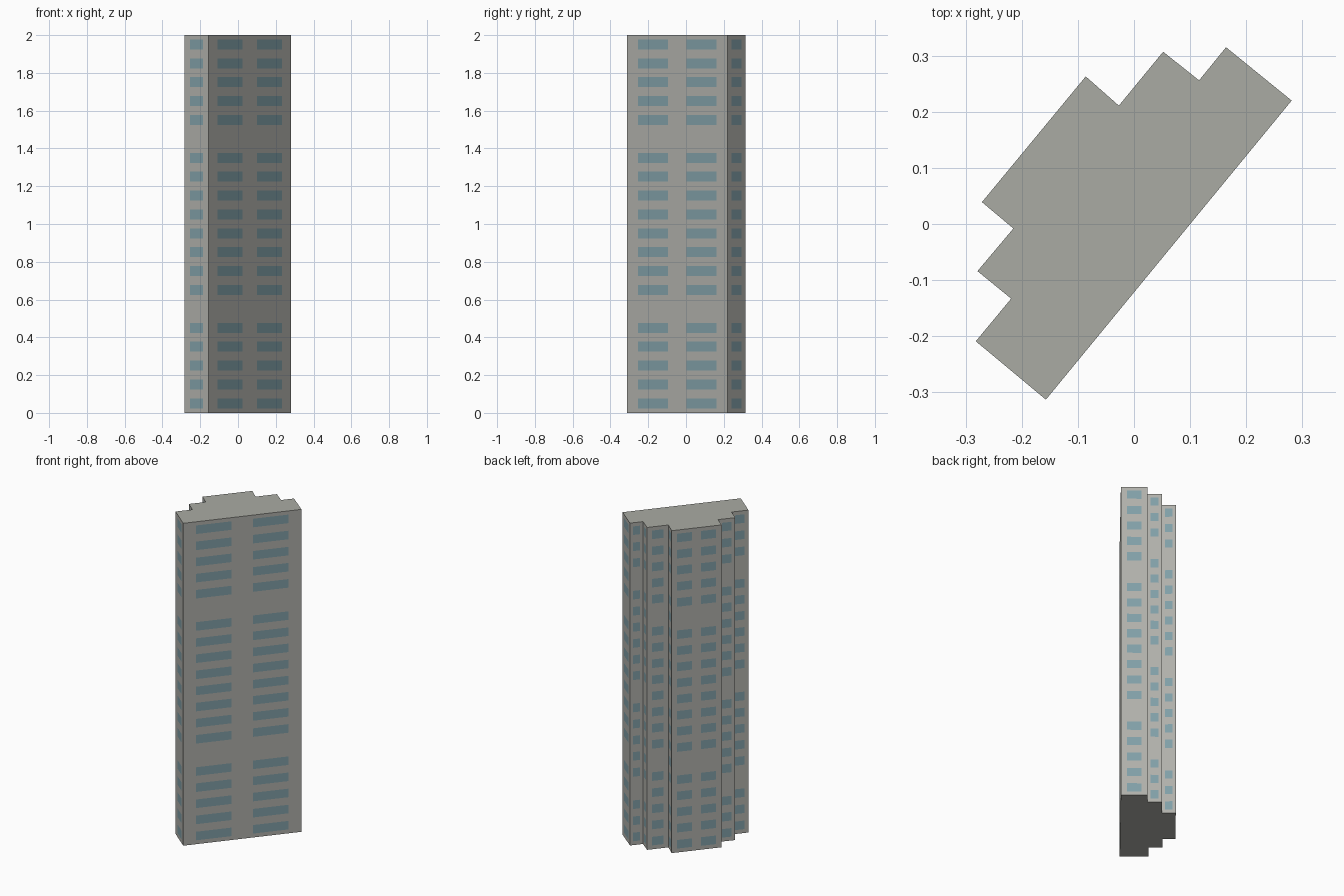
import bpy
import bmesh
from mathutils import Vector

cube = bpy.data.objects.get("Cube")
if cube:
    bpy.data.objects.remove(cube, do_unlink=True)


def make_material(name, colour):
    mat = bpy.data.materials.new(name)
    mat.use_nodes = True
    mat.diffuse_color = (*colour, 1)
    mat.node_tree.nodes["Principled BSDF"].inputs["Base Color"].default_value = (*colour, 1)
    return mat


WALL, WINDOW, ROOF = range(3)
materials = [
    make_material("concrete wall", (0.44, 0.44, 0.41)),
    make_material("blue grey window", (0.22, 0.35, 0.39)),
    make_material("roof grey", (0.40, 0.41, 0.37)),
]

# Stepped footprint, counter-clockwise from the front corner
footprint = [Vector(p) for p in (
    (-0.157, -0.313), (0.281, 0.220), (0.164, 0.315), (0.116, 0.256),
    (0.052, 0.307), (-0.027, 0.211), (-0.086, 0.263), (-0.271, 0.039),
    (-0.215, -0.008), (-0.279, -0.084), (-0.219, -0.133), (-0.282, -0.209))]

FLOORS = 20
STOREY = 2 / FLOORS
SILL, HEAD = 0.024, 0.077

# Horizontal cuts shared by all walls: ground, then sill and head of each floor, then eaves
levels = [0]
for floor in range(FLOORS):
    levels += [floor * STOREY + SILL, floor * STOREY + HEAD]
levels.append(2)

bm = bmesh.new()
bottom_ring, top_ring = [], []


def build_wall(start, end):
    """One wall with flush window faces; wide walls get two window columns."""
    length = (end - start).length
    if length > 0.2:
        cuts = [0, 0.11, 0.41, 0.59, 0.89, 1]
    else:
        cuts = [0, 0.22, 0.77, 1]
    # Narrow bays leave other storeys blank than the main walls do
    blank = (3, 9, 16) if length < 0.11 else (5, 14)
    columns = []
    for cut in cuts:
        p = start.lerp(end, cut)
        columns.append([bm.verts.new((p.x, p.y, z)) for z in levels])
    for c, (a, b) in enumerate(zip(columns, columns[1:])):
        for r in range(len(levels) - 1):
            face = bm.faces.new((a[r], b[r], b[r + 1], a[r + 1]))
            is_window = c % 2 == 1 and r % 2 == 1 and r // 2 not in blank
            face.material_index = WINDOW if is_window else WALL
    bottom_ring.extend(col[0] for col in columns[:-1])
    top_ring.extend(col[-1] for col in columns[:-1])


for i, corner in enumerate(footprint):
    build_wall(corner, footprint[(i + 1) % len(footprint)])

# Flat roof and underside
bm.faces.new(top_ring).material_index = ROOF
bm.faces.new(bottom_ring[::-1]).material_index = WALL
bmesh.ops.remove_doubles(bm, verts=bm.verts[:], dist=0.0001)

mesh = bpy.data.meshes.new("apartment_tower")
for mat in materials:
    mesh.materials.append(mat)
bm.to_mesh(mesh)
bm.free()
tower = bpy.data.objects.new("apartment_tower", mesh)
bpy.context.collection.objects.link(tower)
